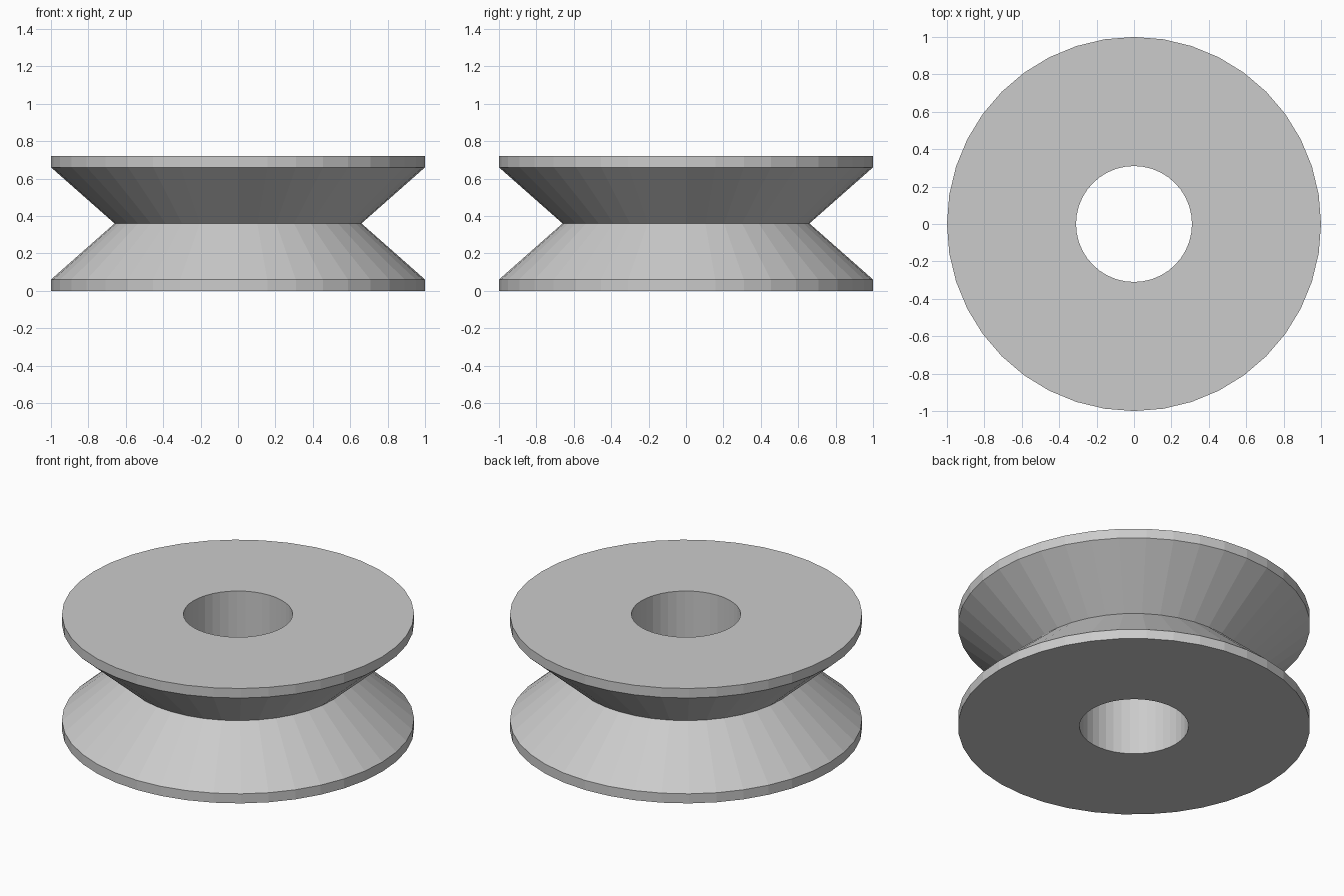
import bpy
import bmesh
from math import tau

cube = bpy.data.objects.get("Cube")
if cube:
    bpy.data.objects.remove(cube, do_unlink=True)

# Plain grey material
grey = bpy.data.materials.new("plain_grey")
grey.use_nodes = True
colour = (0.6, 0.6, 0.6, 1)
grey.diffuse_color = colour
grey.node_tree.nodes["Principled BSDF"].inputs["Base Color"].default_value = colour

SIDES = 40
RIM, GROOVE, BORE = 1.0, 0.66, 0.31
HEIGHT, LIP = 0.72, 0.06

# Closed cross-section: bore, bottom rim, V groove, top rim
profile = [(BORE, 0), (RIM, 0), (RIM, LIP), (GROOVE, HEIGHT / 2),
           (RIM, HEIGHT - LIP), (RIM, HEIGHT), (BORE, HEIGHT)]

# Revolve the section around the upright axis
bm = bmesh.new()
verts = [bm.verts.new((r, 0, z)) for r, z in profile]
edges = [bm.edges.new((v, verts[(i + 1) % len(verts)])) for i, v in enumerate(verts)]
bmesh.ops.spin(bm, geom=verts + edges, cent=(0, 0, 0), axis=(0, 0, 1),
               angle=tau, steps=SIDES, use_merge=True)
bmesh.ops.remove_doubles(bm, verts=bm.verts, dist=0.0001)
bmesh.ops.recalc_face_normals(bm, faces=bm.faces)

mesh = bpy.data.meshes.new("grooved_wheel")
bm.to_mesh(mesh)
bm.free()
mesh.materials.append(grey)
wheel = bpy.data.objects.new("grooved_wheel", mesh)
bpy.context.collection.objects.link(wheel)
